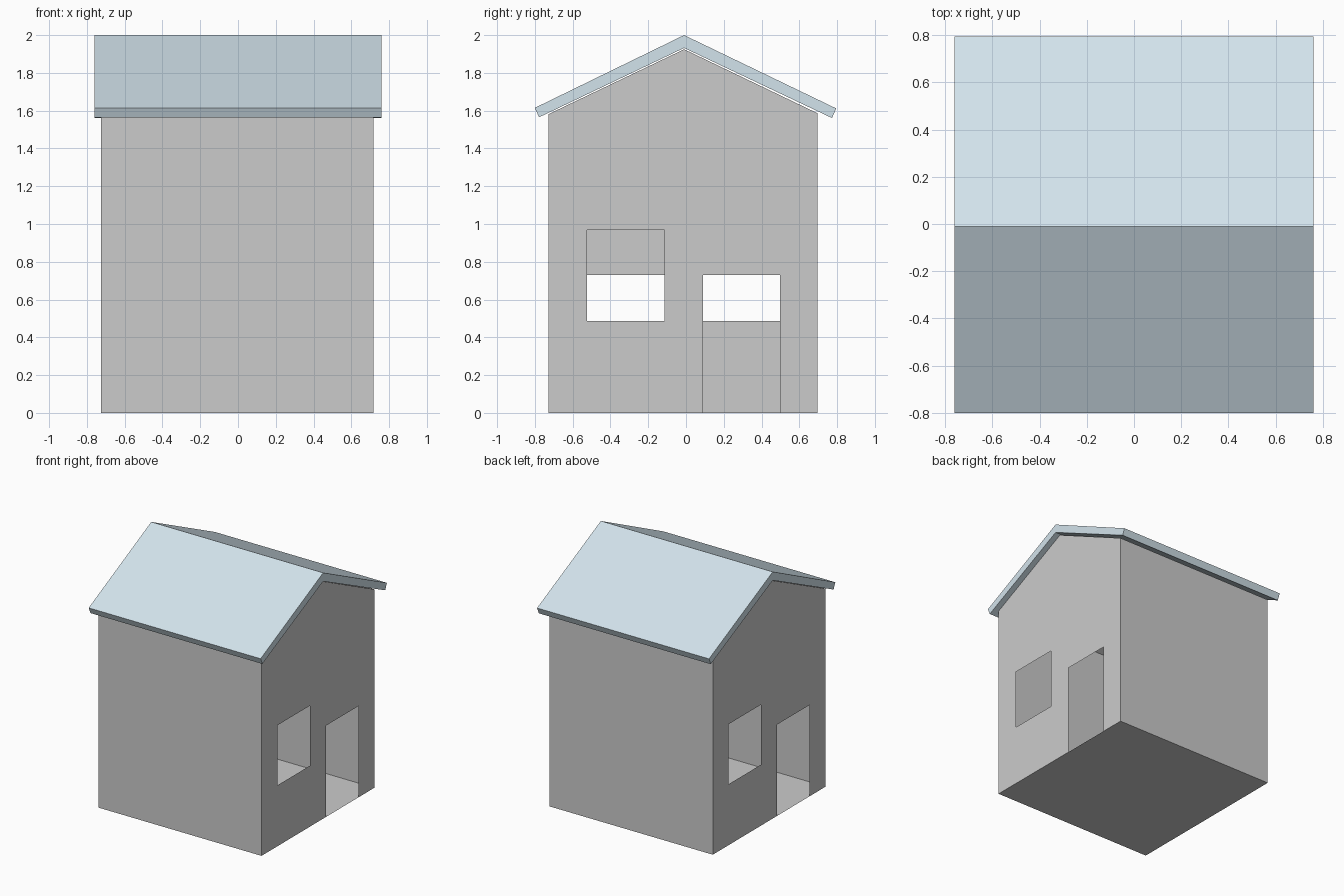
import bpy, bmesh

if "Cube" in bpy.data.objects:
    bpy.data.objects.remove(bpy.data.objects["Cube"])

X0, X1 = -0.725, 0.717          # gable wall planes
Y0, Y1 = -0.727, 0.697          # front and back walls
EAVE_F, EAVE_B, RIDGE = 1.582, 1.586, (-0.01, 1.925)
LEFT_BAY, RIGHT_BAY = (-0.525, -0.115), (0.09, 0.497)
DOOR_TOP, SILL, WIN_TOP = 0.73, 0.487, 0.967


def finish(name, bm):
    bmesh.ops.recalc_face_normals(bm, faces=bm.faces[:])
    me = bpy.data.meshes.new(name)
    bm.to_mesh(me)
    bm.free()
    ob = bpy.data.objects.new(name, me)
    bpy.context.collection.objects.link(ob)
    return ob


def loop(bm, x, pts):
    vs = [bm.verts.new((x, y, z)) for y, z in pts]
    es = [bm.edges.new((vs[i], vs[(i + 1) % len(vs)])) for i in range(len(vs))]
    return vs, es


def gable(bm, x, door, window):
    """Thin gable wall with a door notch and a window hole."""
    (a, b), (c, d) = door, window
    outer, e1 = loop(bm, x, [(Y0, 0), (a, 0), (a, DOOR_TOP), (b, DOOR_TOP), (b, 0),
                             (Y1, 0), (Y1, EAVE_B), RIDGE, (Y0, EAVE_F)])
    _, e2 = loop(bm, x, [(c, SILL), (d, SILL), (d, WIN_TOP), (c, WIN_TOP)])
    bmesh.ops.triangle_fill(bm, edges=e1 + e2, use_beauty=True, normal=(1, 0, 0))
    return outer


# House shell: two gables with opposite door and window, joined by walls and floor
bm = bmesh.new()
r = gable(bm, X1, RIGHT_BAY, LEFT_BAY)
l = gable(bm, X0, LEFT_BAY, RIGHT_BAY)
for i, j in ((8, 0), (5, 6), (6, 7), (7, 8)):
    bm.faces.new((r[i], r[j], l[j], l[i]))
base = (0, 1, 4, 5)
bm.faces.new([r[i] for i in base] + [l[i] for i in reversed(base)])
finish("house_walls", bm)

# Roof: chevron slab extruded along the ridge
bm = bmesh.new()
profile = [(-0.80, 1.615), (-0.01, 2.0), (0.795, 1.612),
           (0.773, 1.561), (-0.01, 1.932), (-0.778, 1.565)]
vs = [bm.verts.new((-0.76, y, z)) for y, z in profile]
# end cap as two quads, one per slope
caps = [bm.faces.new([vs[i] for i in q]) for q in ((0, 1, 4, 5), (1, 2, 3, 4))]
ext = bmesh.ops.extrude_face_region(bm, geom=caps, use_keep_orig=True)
bmesh.ops.translate(bm, vec=(1.52, 0, 0),
                    verts=[g for g in ext["geom"] if isinstance(g, bmesh.types.BMVert)])
roof = finish("roof", bm)
mat = bpy.data.materials.new("roof_blue_grey")
mat.diffuse_color = (0.65, 0.77, 0.84, 1)
mat.use_nodes = True
mat.node_tree.nodes["Principled BSDF"].inputs["Base Color"].default_value = mat.diffuse_color
roof.data.materials.append(mat)
